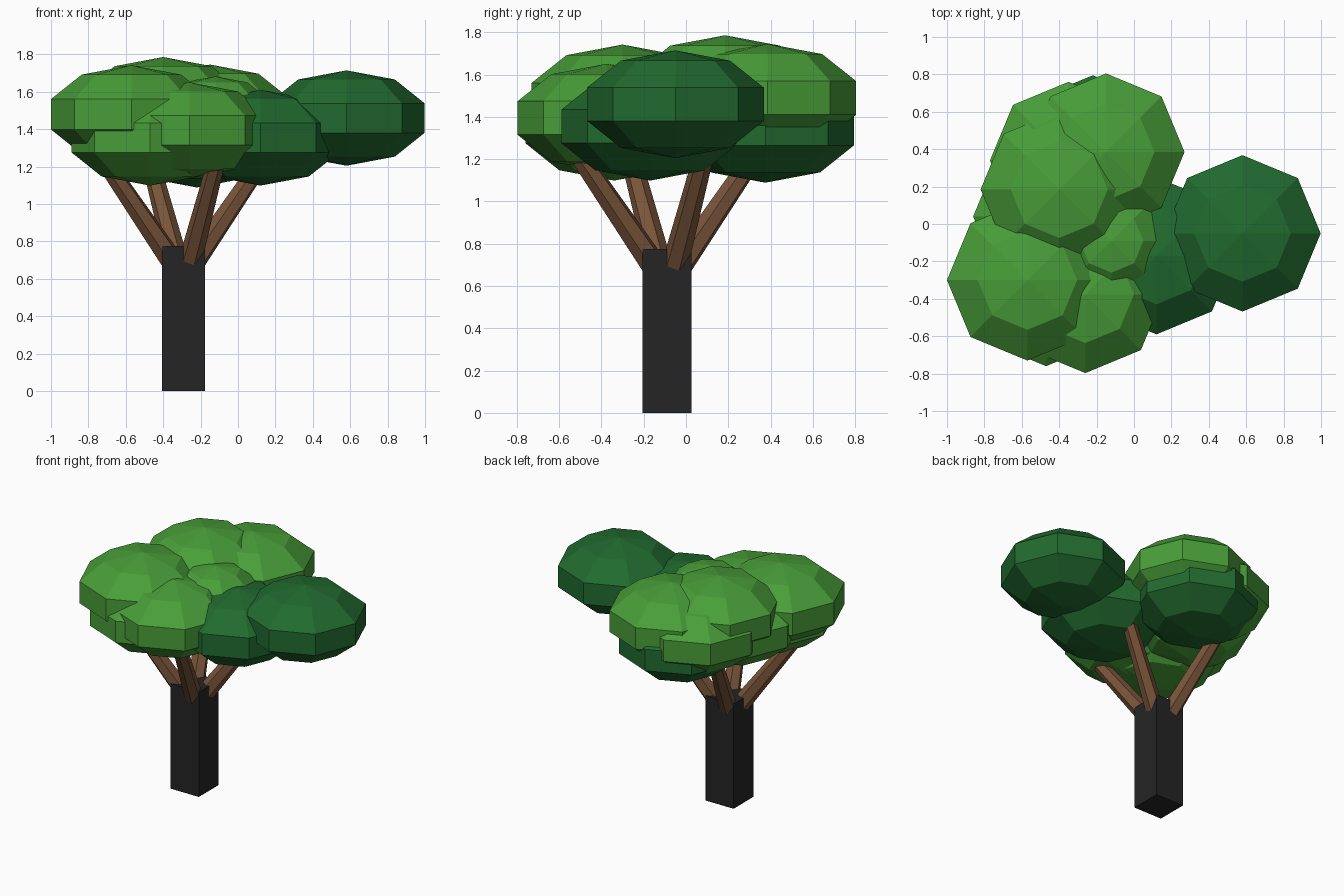
import bpy, bmesh, math
from mathutils import Vector, Matrix

if "Cube" in bpy.data.objects:
    bpy.data.objects.remove(bpy.data.objects["Cube"])


def material(name, rgb):
    m = bpy.data.materials.new(name)
    m.diffuse_color = (*rgb, 1)
    m.use_nodes = True
    m.node_tree.nodes["Principled BSDF"].inputs["Base Color"].default_value = m.diffuse_color
    return m


BARK_DARK = material("charcoal trunk", (0.018, 0.018, 0.018))
BARK = material("brown bark", (0.19, 0.088, 0.042))
LIGHT = material("light green leaves", (0.065, 0.34, 0.04))
DARK = material("dark green leaves", (0.015, 0.145, 0.028))


def finish(bm, name, mat):
    me = bpy.data.meshes.new(name)
    bm.to_mesh(me)
    bm.free()
    me.materials.append(mat)
    ob = bpy.data.objects.new(name, me)
    bpy.context.collection.objects.link(ob)
    return ob


# square trunk
CX, CY = -0.292, -0.09
bm = bmesh.new()
bmesh.ops.create_cube(bm, size=1, matrix=Matrix.Translation((CX, CY, 0.388))
                      @ Matrix.Diagonal((0.23, 0.23, 0.776, 1)))
finish(bm, "trunk", BARK_DARK)

# four tapered branches, a quarter turn apart
for i in range(4):
    turn = Matrix.Rotation(i * math.pi / 2, 3, 'Z')
    a = turn @ Vector((0.04, -0.07, 0.71))
    b = turn @ Vector((0.18, -0.43, 1.24))
    d = b - a
    place = (Matrix.Translation(Vector((CX, CY, 0)) + (a + b) / 2)
             @ d.to_track_quat('Z', 'Y').to_matrix().to_4x4())
    bm = bmesh.new()
    bmesh.ops.create_cone(bm, cap_ends=True, segments=6, radius1=0.062,
                          radius2=0.047, depth=d.length, matrix=place)
    finish(bm, f"branch_{i + 1}", BARK)

# leaf clumps: squashed eight-sided balls (x, y, z, radius at widest ring)
clumps = [
    ("leaves_left_front", -0.57, -0.30, 1.48, 0.43, LIGHT),
    ("leaves_back_right", -0.15, 0.385, 1.49, 0.42, LIGHT),
    ("leaves_top", -0.40, 0.185, 1.53, 0.42, LIGHT),
    ("leaves_back_left", -0.35, 0.34, 1.435, 0.42, LIGHT),
    ("leaves_left", -0.44, 0.04, 1.40, 0.42, LIGHT),
    ("leaves_low_front", -0.47, -0.34, 1.355, 0.42, LIGHT),
    ("leaves_front", -0.26, -0.377, 1.395, 0.42, LIGHT),
    ("leaves_middle", -0.12, -0.09, 1.515, 0.275, LIGHT),
    ("dark_leaves_right", 0.58, -0.05, 1.46, 0.418, DARK),
    ("dark_leaves_front", 0.12, -0.17, 1.355, 0.42, DARK),
    ("dark_leaves_back", -0.22, 0.375, 1.345, 0.42, DARK),
]
for name, x, y, z, r, mat in clumps:
    bm = bmesh.new()
    R = r / math.sin(math.radians(72))
    bmesh.ops.create_uvsphere(bm, u_segments=8, v_segments=5, radius=R,
                              matrix=Matrix.Translation((x, y, z))
                              @ Matrix.Diagonal((1, 1, 0.58, 1)))
    finish(bm, name, mat)
